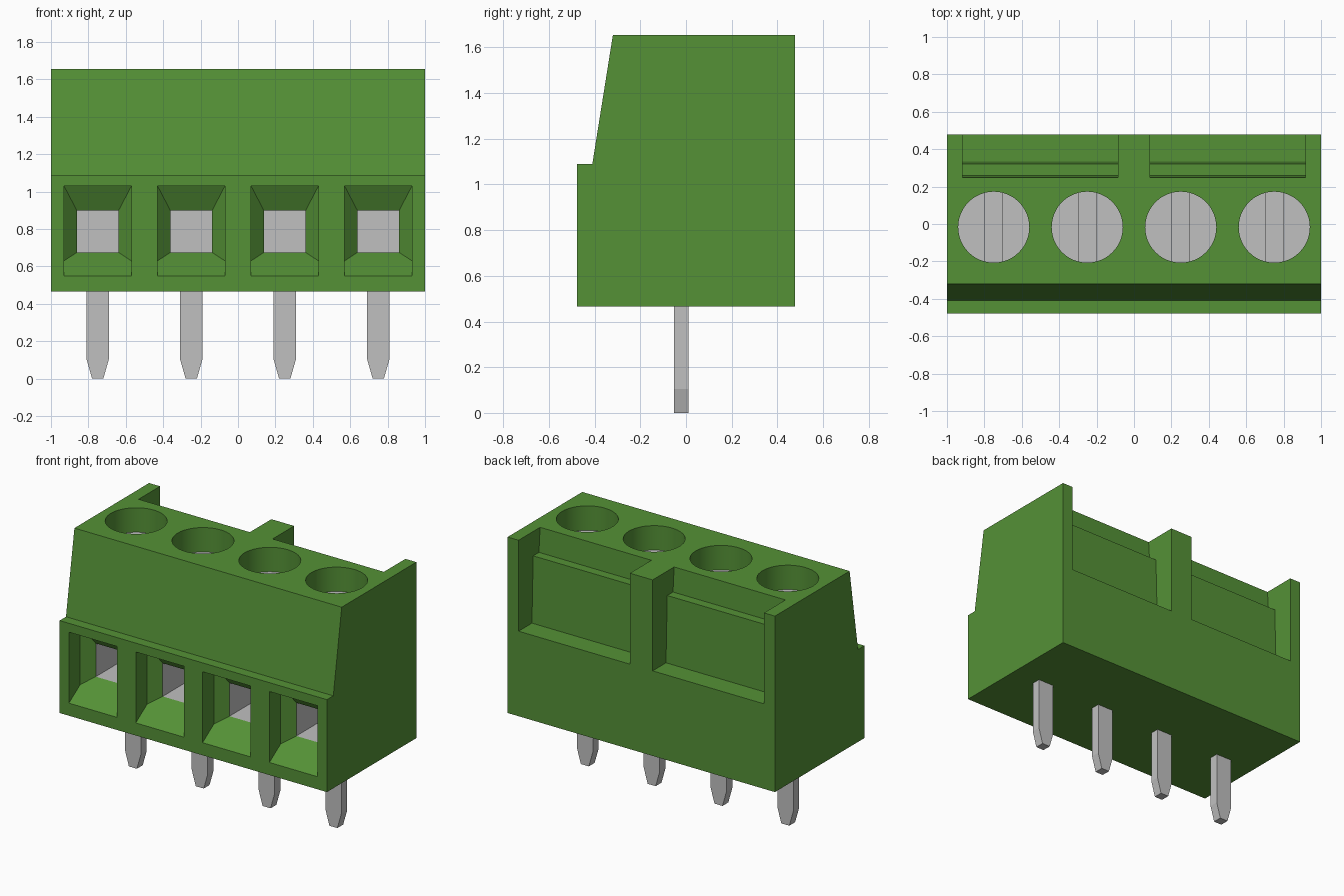
import bpy
import bmesh
from math import cos, sin, pi, radians

if "Cube" in bpy.data.objects:
    bpy.data.objects.remove(bpy.data.objects["Cube"], do_unlink=True)


def material(name, color):
    m = bpy.data.materials.new(name)
    m.use_nodes = True
    m.diffuse_color = color
    m.node_tree.nodes["Principled BSDF"].inputs["Base Color"].default_value = color
    return m


PLASTIC = material("green plastic", (0.09, 0.285, 0.037, 1))
METAL = material("grey metal", (0.53, 0.53, 0.53, 1))


def loft(name, rings, metal=lambda c: False):
    """Closed solid through rings of equal point count; metal() picks grey faces."""
    bm = bmesh.new()
    loops = [[bm.verts.new(p) for p in ring] for ring in rings]
    n = len(loops[0])
    for a, b in zip(loops, loops[1:]):
        for i in range(n):
            j = (i + 1) % n
            bm.faces.new((a[i], a[j], b[j], b[i]))
    bm.faces.new(loops[0][::-1])
    bm.faces.new(loops[-1])
    bmesh.ops.recalc_face_normals(bm, faces=bm.faces)
    for f in bm.faces:
        f.material_index = int(metal(f.calc_center_median()))
    mesh = bpy.data.meshes.new(name)
    bm.to_mesh(mesh)
    bm.free()
    mesh.materials.append(PLASTIC)
    mesh.materials.append(METAL)
    obj = bpy.data.objects.new(name, mesh)
    bpy.context.collection.objects.link(obj)
    return obj


def extrude_x(name, profile, x0, x1, **kw):
    return loft(name, [[(x, y, z) for y, z in profile] for x in (x0, x1)], **kw)


def cylinder(name, x, y, r, z0, z1, **kw):
    angles = [2 * pi * i / 48 for i in range(48)]
    return loft(name, [[(x + r * cos(a), y + r * sin(a), z) for a in angles]
                       for z in (z0, z1)], **kw)


def rect_xz(x, half, y, z0, z1):
    return [(x - half, y, z0), (x + half, y, z0), (x + half, y, z1), (x - half, y, z1)]


def activate(obj):
    bpy.ops.object.select_all(action="DESELECT")
    obj.select_set(True)
    bpy.context.view_layer.objects.active = obj


def cut(obj, cutter):
    activate(obj)
    mod = obj.modifiers.new("cut", "BOOLEAN")
    mod.operation = "DIFFERENCE"
    mod.solver = "EXACT"
    mod.object = cutter
    bpy.ops.object.modifier_apply(modifier=mod.name)
    bpy.data.objects.remove(cutter, do_unlink=True)


def always(c):
    return True


BOTTOM, TOP, BACK = 0.465, 1.655, 0.478
WELL_Y, WELL_R, SCREW_TOP = -0.017, 0.19, 1.49
POLES = (-0.75, -0.25, 0.25, 0.75)

# Housing with a stepped, sloping front
housing = extrude_x("housing", [(-BACK, BOTTOM), (BACK, BOTTOM), (BACK, TOP),
                                (-0.32, TOP), (-0.41, 1.09), (-BACK, 1.09)], -1, 1)

# Two recesses in the back, each with a small ledge
recess = [(0.6, 1.04), (0.335, 1.04), (0.322, 1.49), (0.26, 1.49),
          (0.245, 1.7), (0.6, 1.7)]
for side in (-1, 1):
    cut(housing, extrude_x("recess_cutter", recess, side * 0.085, side * 0.918))

for x in POLES:
    # Funnel-shaped wire entry leading to a metal-lined square chamber
    entry = [rect_xz(x, 0.18, -0.498, 0.537, 1.03), rect_xz(x, 0.18, -0.358, 0.63, 1.03),
             rect_xz(x, 0.112, -0.288, 0.675, 0.9), rect_xz(x, 0.112, 0.15, 0.675, 0.9)]
    cut(housing, loft("entry_cutter", entry, metal=lambda c: c.y > -0.28))
    # Screw well
    cut(housing, cylinder("well_cutter", x, WELL_Y, WELL_R, 1.36, 1.8))

activate(housing)
bpy.ops.object.shade_smooth_by_angle(angle=radians(20))

for i, x in enumerate(POLES, 1):
    # Slotted screw head
    screw = cylinder(f"screw_{i}", x, WELL_Y, WELL_R, 1.36, SCREW_TOP, metal=always)
    slot = [(-0.3, SCREW_TOP - 0.06), (0.3, SCREW_TOP - 0.06), (0.3, 1.6), (-0.3, 1.6)]
    cut(screw, extrude_x("slot_cutter", slot, x - 0.048, x + 0.048, metal=always))
    activate(screw)
    bpy.ops.object.shade_smooth_by_angle(angle=radians(20))

    # Solder pin with a tapered tip
    outline = [(-0.03, 0), (0.03, 0), (0.06, 0.105), (0.06, 0.48),
               (-0.06, 0.48), (-0.06, 0.105)]
    loft(f"pin_{i}", [[(x + u, y, z) for u, z in outline] for y in (-0.052, 0.01)],
         metal=always)
